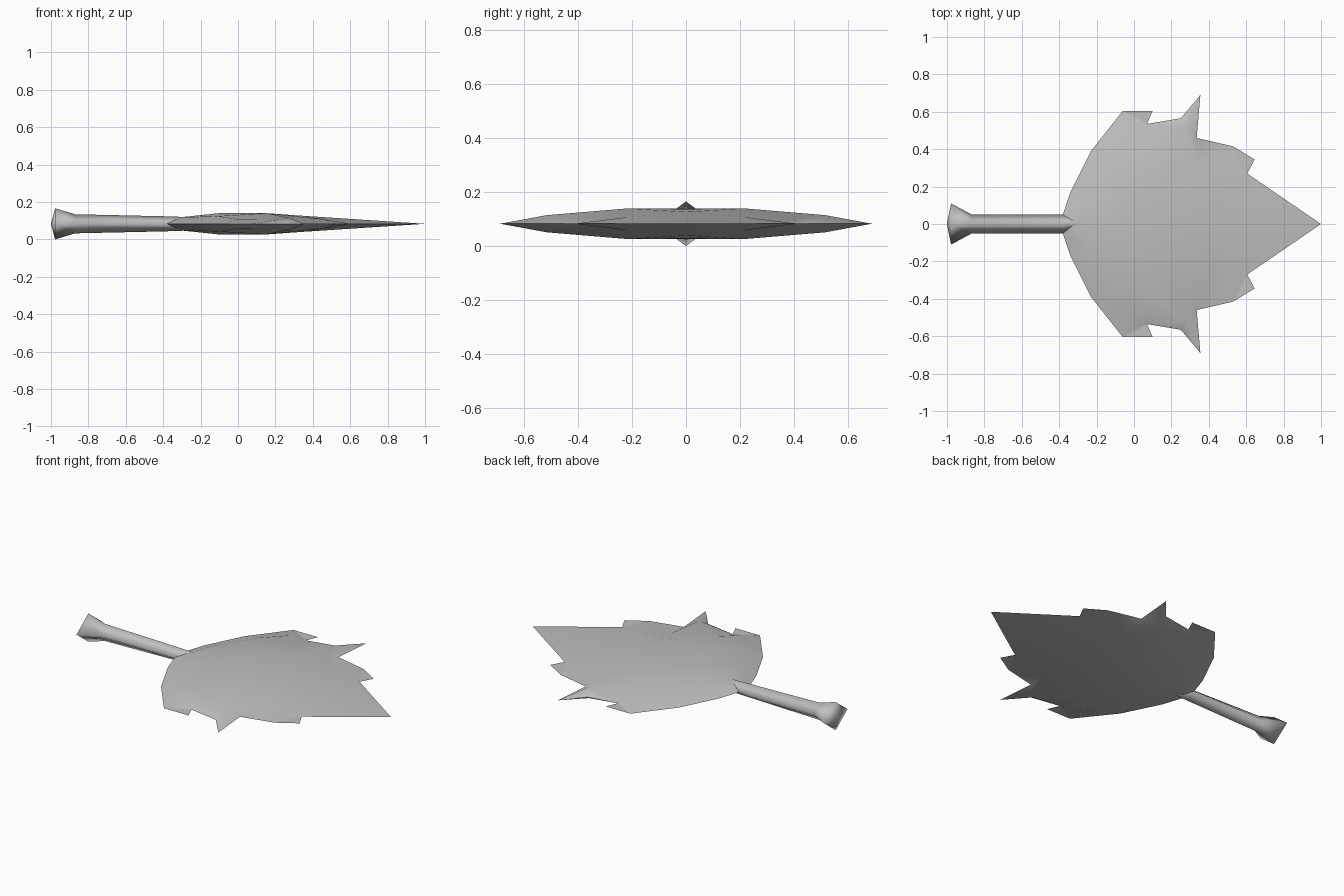
import bpy, bmesh, math
from mathutils import Vector
from mathutils.geometry import delaunay_2d_cdt

cube = bpy.data.objects.get("Cube")
if cube:
    bpy.data.objects.remove(cube, do_unlink=True)

MID = 0.083  # height of the mid-plane

grey = bpy.data.materials.new("light_grey")
grey.use_nodes = True
colour = (0.52, 0.52, 0.52, 1)
grey.diffuse_color = colour
grey.node_tree.nodes["Principled BSDF"].inputs["Base Color"].default_value = colour


def finish(bm, name, angle):
    mesh = bpy.data.meshes.new(name)
    bm.to_mesh(mesh)
    bm.free()
    mesh.materials.append(grey)
    obj = bpy.data.objects.new(name, mesh)
    bpy.context.collection.objects.link(obj)
    obj.location.z = MID
    bpy.ops.object.select_all(action='DESELECT')
    obj.select_set(True)
    bpy.context.view_layer.objects.active = obj
    return obj


def smooth(angle):
    bpy.ops.object.shade_smooth_by_angle(angle=math.radians(angle))


# Leaf: jagged half outline lying on the mid-plane
rim = [(-0.38, 0.05), (-0.34, 0.17), (-0.23, 0.39), (-0.06, 0.605), (0.10, 0.605),
       (0.07, 0.535), (0.25, 0.565), (0.355, 0.69), (0.335, 0.46), (0.53, 0.415),
       (0.645, 0.345), (0.605, 0.27), (1.0, 0)]
# Centre line, from tip back to the stem (x, y, half thickness)
spine = [(0.33, 0, 0.044), (0.13, 0, 0.055), (-0.1, 0, 0.057), (-0.3, 0, 0.036), (-0.38, 0, 0.012)]
# Sharp crest running out to the side lobe
crest = [(0.15, 0.215, 0.057), (0.275, 0.515, 0.032)]
# Swelling behind the crest, then the hollow and slope in front of it
inner = [(-0.25, 0.14, 0.036), (-0.11, 0.34, 0.041), (0.0, 0.5, 0.025), (0.11, 0.40, 0.026),
         (0.34, 0.33, 0.006), (0.46, 0.22, 0.024)]

pts = [(x, y, 0) for x, y in rim] + spine + crest + inner
n_edge = len(rim) + len(spine)
c = n_edge
fixed = [(len(rim) + 2, c), (c, c + 1), (c + 1, 7)]
flat = [Vector(p[:2]) for p in pts]
# outline runs clockwise, so reverse it
verts, _, faces, origin, _, _ = delaunay_2d_cdt(
    flat, fixed, [list(range(n_edge))[::-1]], 1, 1e-5)

bm = bmesh.new()
bv = [bm.verts.new((v.x, v.y, pts[o[0]][2] if o else 0)) for v, o in zip(verts, origin)]
for f in faces:
    bm.faces.new([bv[i] for i in f])
for f in bm.faces:
    f.normal_update()
    if f.normal.z < 0:
        f.normal_flip()
leaf = finish(bm, "leaf", 60)
mirror = leaf.modifiers.new("halves", 'MIRROR')
mirror.use_axis = (False, True, True)
mirror.merge_threshold = 0.0005
bpy.ops.object.modifier_apply(modifier=mirror.name)
smooth(60)

# Stem: four-sided diamond section, flared at the end (x, half width, half height)
sections = [(-0.978, 0.11, 0.083), (-0.87, 0.052, 0.051), (-0.38, 0.05, 0.04), (-0.27, 0.03, 0.036)]
bm = bmesh.new()
rings = [[bm.verts.new(p) for p in ((x, w, 0), (x, 0, h), (x, -w, 0), (x, 0, -h))]
         for x, w, h in sections]
for a, b in zip(rings, rings[1:]):
    for i in range(4):
        j = (i + 1) % 4
        bm.faces.new((a[i], a[j], b[j], b[i]))
for ring, x in ((rings[0], -1.0), (rings[-1], -0.15)):
    apex = bm.verts.new((x, 0, 0))
    for i in range(4):
        bm.faces.new((ring[i], ring[(i + 1) % 4], apex))
bmesh.ops.recalc_face_normals(bm, faces=bm.faces)
finish(bm, "stem", 100)
smooth(100)
